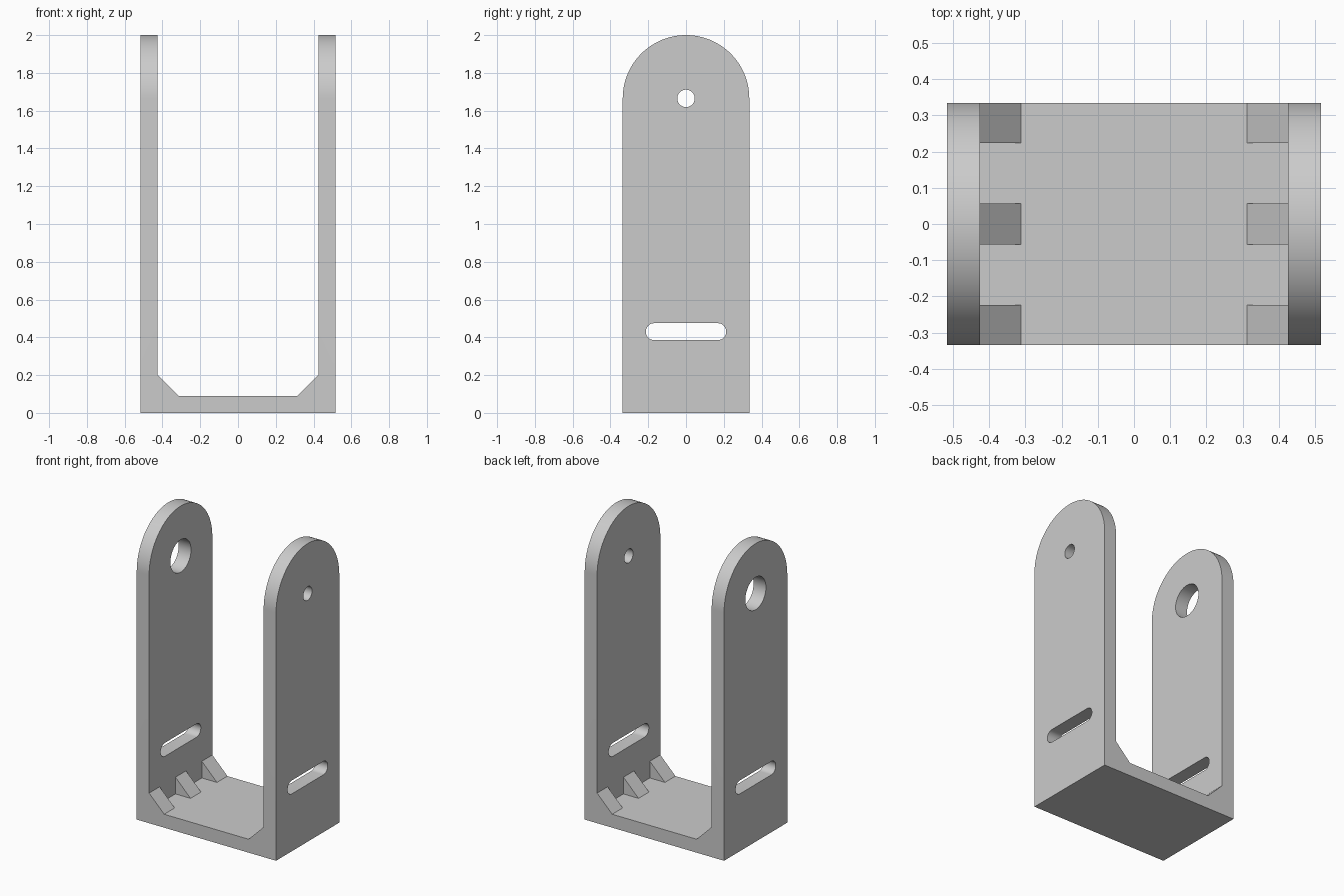
import bpy, bmesh
from math import pi, sin, cos, radians
from mathutils import Vector

if "Cube" in bpy.data.objects:
    bpy.data.objects.remove(bpy.data.objects["Cube"], do_unlink=True)

WIDTH, DEPTH, WALL = 0.517, 0.335, 0.092     # half width, half depth, thickness
INNER = WIDTH - WALL
FLOOR = 0.09
PIVOT = 2.0 - DEPTH                          # height of the pivot holes
GUSSET = 0.112

grey = bpy.data.materials.new("light grey")
grey.use_nodes = True
colour = (0.6, 0.6, 0.6, 1)
grey.diffuse_color = colour
grey.node_tree.nodes["Principled BSDF"].inputs["Base Color"].default_value = colour


def prism(name, points, axis, start, end):
    """Extrude a closed outline along x (points are y, z) or y (points are x, z)."""
    def place(u, v, d):
        return (d, u, v) if axis == "x" else (u, d, v)
    bm = bmesh.new()
    face = bm.faces.new([bm.verts.new(place(u, v, start)) for u, v in points])
    out = bmesh.ops.extrude_face_region(bm, geom=[face])
    moved = [g for g in out["geom"] if isinstance(g, bmesh.types.BMVert)]
    bmesh.ops.translate(bm, verts=moved, vec=Vector(place(0, 0, end - start)))
    bmesh.ops.recalc_face_normals(bm, faces=bm.faces)
    mesh = bpy.data.meshes.new(name)
    bm.to_mesh(mesh)
    bm.free()
    mesh.materials.append(grey)
    obj = bpy.data.objects.new(name, mesh)
    bpy.context.collection.objects.link(obj)
    return obj


def arc(cy, cz, r, a0, a1, steps):
    angles = [radians(a0 + (a1 - a0) * i / steps) for i in range(steps + 1)]
    return [(cy + r * cos(a), cz + r * sin(a)) for a in angles]


def combine(target, tool, operation):
    """Apply a boolean and discard the tool."""
    mod = target.modifiers.new(operation, "BOOLEAN")
    mod.operation, mod.solver, mod.object = operation, "EXACT", tool
    tool.hide_render = True
    bpy.context.view_layer.objects.active = target
    bpy.ops.object.modifier_apply(modifier=mod.name)
    bpy.data.objects.remove(tool, do_unlink=True)


# U-shaped section: floor and two uprights, oversized in depth
half = [(INNER, 2.2), (WIDTH, 2.2), (WIDTH, 0)]
section = half + [(-x, z) for x, z in reversed(half)] + [(-INNER, FLOOR), (INNER, FLOOR)]
bracket = prism("bracket", section, "y", -0.5, 0.5)

# Three corner gussets along each upright, sunk into the walls
sink = 0.03
for side in (1, -1):
    outline = [(INNER - GUSSET, FLOOR), (INNER - GUSSET, FLOOR - sink),
               (INNER + sink, FLOOR - sink), (INNER + sink, FLOOR + GUSSET),
               (INNER, FLOOR + GUSSET)]
    outline = [(side * x, z) for x, z in outline]
    for y0, y1 in ((-0.45, -0.224), (-GUSSET / 2, GUSSET / 2), (0.224, 0.45)):
        combine(bracket, prism("gusset", outline, "y", y0, y1), "UNION")

# Rounded side outline trims the depth and the tops of the uprights
arch = [(-DEPTH, -0.2), (DEPTH, -0.2)] + arc(0, PIVOT, DEPTH, 0, 180, 64)
combine(bracket, prism("side_outline", arch, "x", -0.8, 0.8), "INTERSECT")

# Slots through both uprights
slot = arc(0.168, 0.43, 0.045, -90, 90, 16) + arc(-0.168, 0.43, 0.045, 90, 270, 16)
combine(bracket, prism("slot_cutter", slot, "x", -0.8, 0.8), "DIFFERENCE")

# Pivot holes: small in the left upright, large in the right one
for radius, x0, x1 in ((0.046, 0.1, 0.8), (0.109, -0.8, -0.1)):
    hole = arc(0, PIVOT, radius, 0, 360, 48)[:-1]
    combine(bracket, prism("hole_cutter", hole, "x", x0, x1), "DIFFERENCE")

# Smooth the curved walls, keep the edges sharp
bpy.ops.object.select_all(action="DESELECT")
bracket.select_set(True)
bpy.context.view_layer.objects.active = bracket
bpy.ops.object.shade_smooth_by_angle(angle=radians(30))
